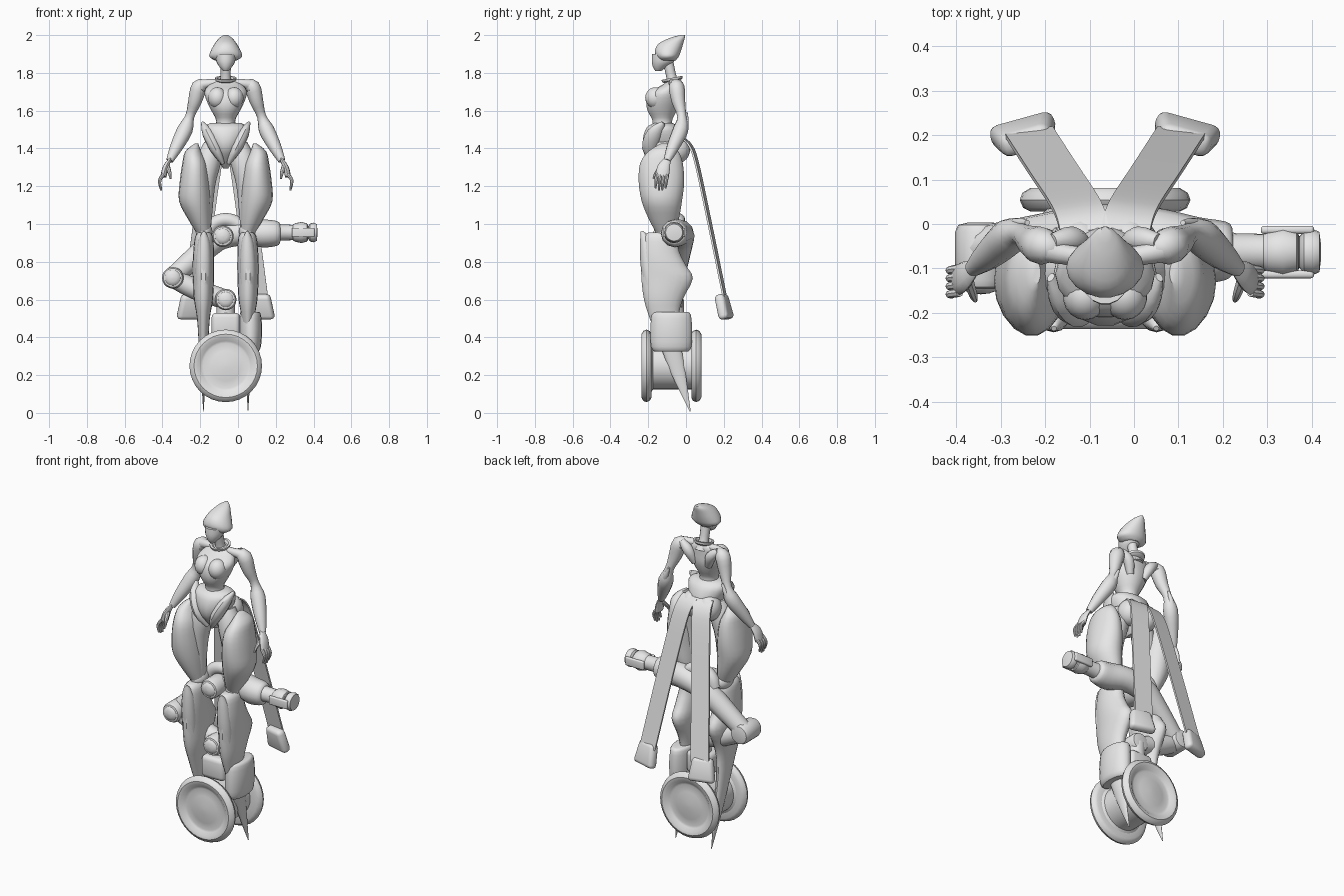
import bpy, bmesh, math
from mathutils import Vector, Matrix

CX = -0.065  # symmetry plane of the figure
grey = bpy.data.materials.new("light_grey")
grey.diffuse_color = (0.8, 0.8, 0.8, 1)


def finish(name, bm, angle=40):
    bmesh.ops.recalc_face_normals(bm, faces=bm.faces)
    me = bpy.data.meshes.new(name)
    bm.to_mesh(me)
    bm.free()
    me.materials.append(grey)
    me.polygons.foreach_set("use_smooth", [True] * len(me.polygons))
    me.set_sharp_from_angle(angle=math.radians(angle))
    ob = bpy.data.objects.new(name, me)
    bpy.context.collection.objects.link(ob)
    return ob


def smooth_rows(rows, n=3):
    """Catmull-Rom interpolation of a list of number rows."""
    out = []
    for i in range(len(rows) - 1):
        p0, p1, p2, p3 = (rows[max(0, min(len(rows) - 1, i + k))] for k in (-1, 0, 1, 2))
        for j in range(n):
            t = j / n
            out.append([0.5 * (2 * b + (c - a) * t + (2 * a - 5 * b + 4 * c - d) * t * t
                               + (3 * b - a - 3 * c + d) * t ** 3)
                        for a, b, c, d in zip(p0, p1, p2, p3)])
    return out + [list(rows[-1])]


def skin(name, rings, angle=40):
    bm = bmesh.new()
    vr = [[bm.verts.new(p) for p in r] for r in rings]
    n = len(vr[0])
    for a, b in zip(vr, vr[1:]):
        for i in range(n):
            bm.faces.new((a[i], a[(i + 1) % n], b[(i + 1) % n], b[i]))
    bm.faces.new(vr[0])
    bm.faces.new(vr[-1])
    return finish(name, bm, angle)


def circle(n):
    return [(math.cos(2 * math.pi * i / n), math.sin(2 * math.pi * i / n)) for i in range(n)]


def loft(name, rows, side=0, n=18):
    """Stacked ellipses; row = dx, y, z, rx, ry."""
    s = side or 1
    rings = [[(CX + s * x + max(rx, .001) * c, y + max(ry, .001) * k, z) for c, k in circle(n)]
             for x, y, z, rx, ry in smooth_rows(rows)]
    return skin(name, rings)


def tube(name, rows, side=1, n=12, steps=3, flat=1.0):
    """Round sweep; row = dx, y, z, r. Flat squeezes the thickness."""
    rows = smooth_rows(rows, steps)
    pts = [Vector((CX + side * r[0], r[1], r[2])) for r in rows]
    rings = []
    for i, p in enumerate(pts):
        t = (pts[min(i + 1, len(pts) - 1)] - pts[max(i - 1, 0)]).normalized()
        u = (Vector((0, 1, 0)) - t * t.y).normalized()
        v = t.cross(u)
        r = rows[i][3]
        rings.append([p + u * (c * r) + v * (k * r * flat) for c, k in circle(n)])
    return skin(name, rings)


def lathe(name, profile, centre, axis, n=32):
    """Revolve (distance, radius) pairs about an axis."""
    q = Vector((0, 0, 1)).rotation_difference(Vector(axis))
    rings = [[Vector(centre) + q @ Vector((r * c, r * k, d)) for c, k in circle(n)]
             for d, r in profile]
    return skin(name, rings)


def ball(name, loc, size):
    bm = bmesh.new()
    bmesh.ops.create_uvsphere(bm, u_segments=18, v_segments=12, radius=1)
    bm.transform(Matrix.Translation(loc) @ Matrix.Diagonal((*size, 1)))
    return finish(name, bm)


def block(name, loc, size, taper=1.0, rot=(0, 0, 0), bevel=.02):
    bm = bmesh.new()
    bmesh.ops.create_cube(bm, size=1)
    for v in bm.verts:
        k = taper if v.co.z > 0 else 1
        v.co = Vector((v.co.x * size[0] * k, v.co.y * size[1], v.co.z * size[2]))
    bmesh.ops.bevel(bm, geom=bm.edges[:], offset=bevel, segments=3, profile=.5, affect='EDGES')
    ob = finish(name, bm)
    ob.location, ob.rotation_euler = loc, rot
    return ob


# Head: swept-back helmet over a narrow face
loft("helmet", [(0, -.1, 1.865, .055, .045), (0, -.098, 1.885, .086, .06),
                (0, -.096, 1.915, .08, .07), (0, -.08, 1.955, .058, .066),
                (0, -.046, 1.985, .034, .04), (0, -.018, 2.0, .01, .012)])
loft("face", [(0, -.147, 1.81, .014, .016), (0, -.139, 1.83, .032, .036),
              (0, -.122, 1.86, .05, .06), (0, -.116, 1.9, .056, .064)])
tube("neck", [(0, -.06, 1.72, .04), (0, -.075, 1.77, .027), (0, -.095, 1.86, .028)])
lathe("collar", [(0, .04), (.01, .055), (.022, .057), (.022, .045), (.01, .035)],
      (CX, -.07, 1.752), (0, -.2, 1))

# Torso
loft("chest", [(0, -.068, 1.765, .035, .025), (0, -.078, 1.74, .085, .042),
               (0, -.112, 1.7, .112, .078), (0, -.122, 1.65, .1, .088),
               (0, -.127, 1.6, .076, .078), (0, -.125, 1.545, .05, .052),
               (0, -.122, 1.49, .065, .062)])
loft("pelvis", [(0, -.12, 1.535, .08, .05), (0, -.122, 1.51, .118, .088),
                (0, -.118, 1.45, .104, .112), (0, -.11, 1.39, .072, .11),
                (0, -.1, 1.335, .04, .075), (0, -.1, 1.295, .014, .035)])

for s, tag in ((-1, "left"), (1, "right")):
    ball(tag + "_breast", (CX + s * .045, -.162, 1.668), (.05, .054, .056))
    ball(tag + "_buttock", (CX + s * .055, -.05, 1.395), (.065, .072, .075))
    tube(tag + "_hip_guard", [(.122, -.12, 1.535, .012), (.095, -.165, 1.48, .042),
                              (.055, -.19, 1.4, .042), (.015, -.17, 1.32, .014)], s, flat=.7)
    tube(tag + "_collarbone", [(.03, -.07, 1.745, .02), (.08, -.07, 1.745, .022),
                               (.14, -.055, 1.735, .03)], s)
    tube(tag + "_shoulder_blade", [(.12, -.04, 1.75, .018), (.075, -.035, 1.71, .03),
                                   (.045, -.055, 1.64, .02)], s)
    # Arm with elbow spur
    tube(tag + "_arm", [(.105, -.058, 1.735, .025), (.14, -.05, 1.725, .042),
                        (.163, -.04, 1.65, .036), (.19, -.022, 1.57, .024),
                        (.215, -.028, 1.5, .041), (.26, -.068, 1.41, .034),
                        (.297, -.1, 1.335, .019)], s)
    tube(tag + "_elbow_spur", [(.23, -.03, 1.46, .025), (.2, -.002, 1.53, .016),
                               (.175, .003, 1.59, .006)], s)
    # Hand
    tube(tag + "_palm", [(.293, -.098, 1.345, .018), (.318, -.118, 1.3, .034),
                         (.33, -.126, 1.25, .035)], s, flat=.45)
    for i in range(4):
        y = -.1 - .018 * i
        z = 1.19 - .012 * (i in (1, 2))
        tube(tag + "_finger", [(.327, y, 1.265, .01), (.35, y - .004, 1.23, .009),
                               (.342, y - .008, z, .005)], s, n=8)
    tube(tag + "_thumb", [(.308, -.125, 1.305, .013), (.297, -.158, 1.27, .01),
                          (.292, -.172, 1.24, .005)], s, n=8)
    # Leg: inner thigh, wide thigh armour, bladed shin ending in a spike
    tube(tag + "_inner_thigh", [(.065, -.11, 1.42, .05), (.092, -.115, 1.33, .066),
                                (.115, -.12, 1.2, .058), (.115, -.11, .95, .035)], s)
    loft(tag + "_thigh_armour", [(.155, -.11, 1.425, .01, .025), (.172, -.12, 1.385, .042, .08),
                                 (.165, -.13, 1.32, .065, .115), (.165, -.13, 1.22, .079, .122),
                                 (.163, -.128, 1.12, .084, .108), (.14, -.118, 1.03, .062, .082),
                                 (.118, -.11, .955, .038, .05)], s)
    ball(tag + "_knee", (CX + s * .115, -.1, .96), (.045, .065, .05))
    loft(tag + "_shin", [(.115, -.14, .955, .03, .06), (.115, -.138, .93, .048, .088),
                         (.117, -.135, .85, .055, .102), (.118, -.118, .78, .057, .12),
                         (.118, -.1, .71, .056, .138), (.118, -.12, .6, .05, .104),
                         (.118, -.115, .5, .034, .078), (.118, -.08, .35, .024, .056),
                         (.118, -.035, .19, .013, .036), (.118, .022, .008, .001, .003)], s)
    tube(tag + "_knee_guard", [(.115, -.235, .962, .006), (.115, -.212, .9, .032),
                               (.118, -.195, .75, .042), (.118, -.165, .56, .03),
                               (.12, -.145, .47, .004)], s)
    # Flat coat-tail strip with a weight at its end
    path = smooth_rows([(.045, -.02, 1.455), (.055, .02, 1.42), (.072, .055, 1.33),
                        (.115, .12, 1.03), (.172, .208, .6)], 4)
    skin(tag + "_tail_strip",
         [[(CX + s * x + e * .054, y - e * s * .007 + d, z + d * .25)
           for e, d in ((-1, -.005), (1, -.005), (1, .005), (-1, .005))] for x, y, z in path], 30)
    block(tag + "_tail_weight", (CX + s * .182, .2, .562), (.155, .055, .135), .74,
          (.25, 0, -s * .27), .022)

# Wheels: rounded tyre with dished hub, joined by a drum
tyre = [(-.022, .12), (-.022, .168), (-.014, .184), (.004, .192), (.02, .186), (.031, .168),
        (.028, .15), (.014, .132), (.01, .12), (.016, .08), (.022, .03), (.023, .001)]
lathe("front_wheel", tyre, (CX, -.205, .249), (0, -1, 0))
lathe("rear_wheel", tyre, (CX, .05, .249), (0, 1, 0))
lathe("axle_drum", [(-.19, .15), (-.175, .125), (.03, .125), (.045, .15)],
      (CX, 0, .249), (0, 1, 0))

# Fork above the wheels
block("fork_block", (CX, -.08, .465), (.15, .15, .13), bevel=.025)
loft("side_housing", [(.128, -.078, .535, .045, .085), (.13, -.078, .52, .056, .105),
                      (.132, -.078, .44, .061, .112), (.132, -.078, .35, .054, .108),
                      (.132, -.078, .325, .04, .09)])
tube("fork_stem", [(0, -.06, .43, .06), (0, -.06, .52, .05), (0, -.06, .6, .05)])

# Folding link arm behind the knees
tube("upper_link", [(.288, -.06, .95, .05), (.27, -.06, .95, .066), (.2, -.058, .95, .074),
                    (.1, -.03, .955, .068), (-.02, -.02, .93, .064), (-.1, -.03, .875, .062),
                    (-.28, -.055, .72, .05)])
tube("lower_link", [(-.28, -.07, .715, .05), (-.16, -.07, .655, .055), (0, -.07, .6, .052)])
joint = [(-.075, .03), (-.07, .05), (-.055, .057), (.055, .057), (.07, .05), (.075, .03)]
for name, x, y, z in (("outer_joint", -.345, -.072, .715), ("lower_joint", CX, -.09, .6),
                      ("upper_joint", -.08, -.09, .935)):
    lathe(name, joint, (x, y, z), (0, 1, 0), 20)
    lathe(name + "_cap", [(0, .042), (.008, .036), (.014, .02), (.016, .001)],
          (x, y - .07, z), (0, -1, 0), 20)
tube("joint_arch", [(.095 * math.cos(a), -.04, .94 + .082 * math.sin(a), .036)
                    for a in [math.pi * i / 6 for i in range(7)]])

# Gripper at the right end of the arm
lathe("gripper_shaft", [(0, .05), (.03, .042), (.13, .04), (.17, .042)],
      (.2, -.063, .955), (1, 0, 0), 20)
lathe("gripper_wrist", [(0, .035), (.015, .048), (.05, .056), (.08, .048), (.09, .03)],
      (.285, -.063, .955), (1, 0, 0), 20)
lathe("gripper_pad", [(0, .035), (.01, .048), (.03, .052), (.045, .045), (.048, .02)],
      (.372, -.063, .955), (1, 0, 0), 20)
for y in (-.013, -.113):
    block("gripper_prong", (.345, y, .955), (.12, .018, .05), bevel=.007)
